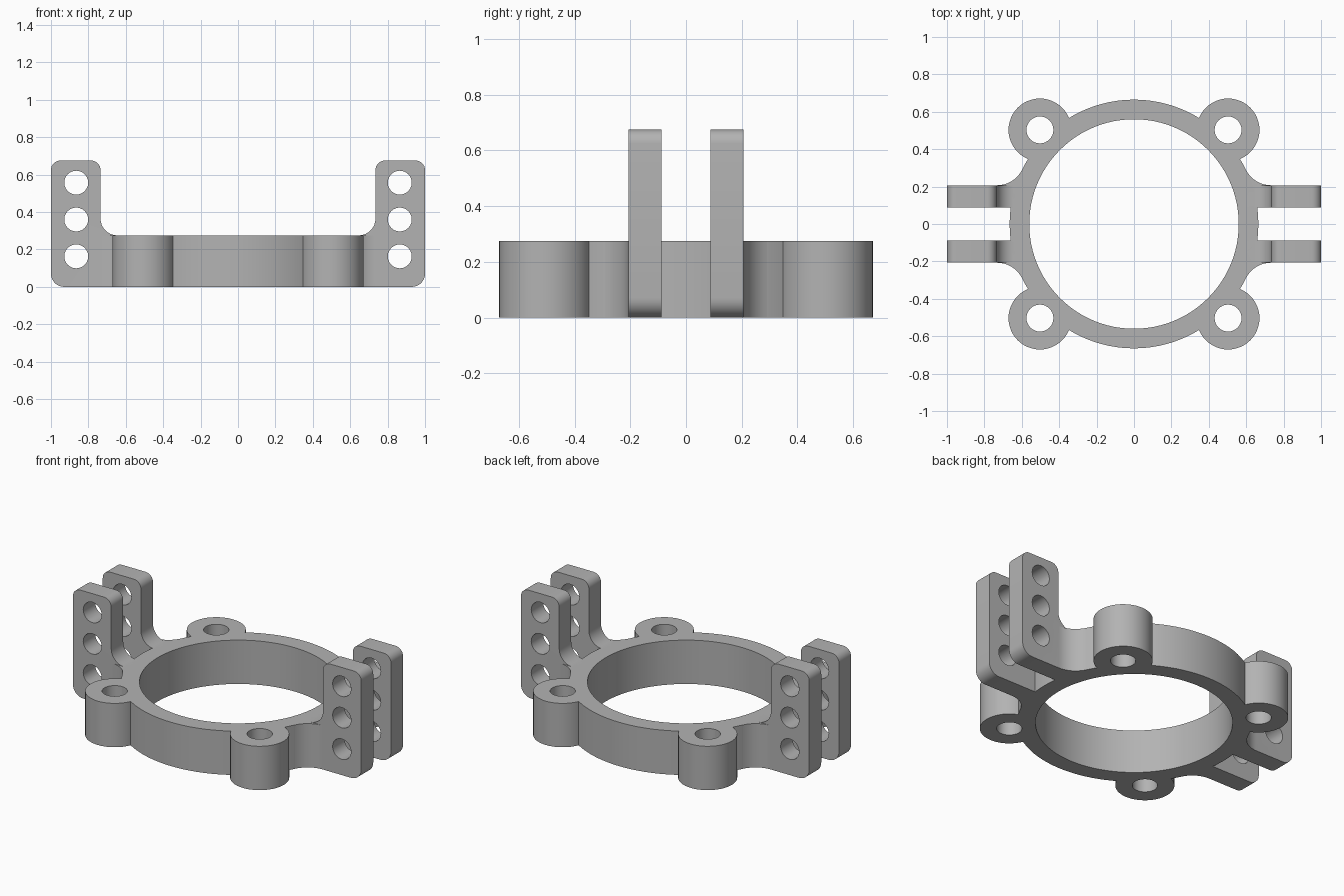
import bpy, bmesh
from math import sin, cos, pi, sqrt, radians, atan2
from mathutils import Vector, Matrix

if "Cube" in bpy.data.objects:
    bpy.data.objects.remove(bpy.data.objects["Cube"], do_unlink=True)

# Main dimensions
RING_OUT, RING_IN, RING_H = 0.665, 0.56, 0.275
BOSS_POS, BOSS_R, BOSS_HOLE = 0.503, 0.168, 0.072
ARM_Y0, ARM_Y1, ARM_TOP = 0.088, 0.207, 0.675
ARM_IN, HOLE_X, HOLE_R = 0.735, 0.865, 0.064
FILLET = 0.15
SIGNS = [(sx, sy) for sx in (-1, 1) for sy in (-1, 1)]

grey = bpy.data.materials.new("plain grey")
grey.use_nodes = True
colour = (0.45, 0.45, 0.45, 1)
grey.diffuse_color = colour
grey.node_tree.nodes["Principled BSDF"].inputs["Base Color"].default_value = colour


def prism(name, points, offset):
    """Extrude a closed outline of 3D points along an offset."""
    bm = bmesh.new()
    face = bm.faces.new([bm.verts.new(p) for p in points])
    moved = bmesh.ops.extrude_face_region(bm, geom=[face])["geom"]
    # Keep the starting face so the prism is closed
    bmesh.ops.translate(bm, vec=offset, verts=[g for g in moved if isinstance(g, bmesh.types.BMVert)])
    if not face.is_valid or len(bm.faces) < len(points) + 2:
        bmesh.ops.holes_fill(bm, edges=[e for e in bm.edges if e.is_boundary], sides=0)
    bmesh.ops.recalc_face_normals(bm, faces=bm.faces)
    mesh = bpy.data.meshes.new(name)
    bm.to_mesh(mesh)
    bm.free()
    mesh.materials.append(grey)
    obj = bpy.data.objects.new(name, mesh)
    bpy.context.scene.collection.objects.link(obj)
    return obj


def cylinder(name, x, y, radius, z0, z1, n):
    pts = [(x + radius * cos(2 * pi * i / n), y + radius * sin(2 * pi * i / n), z0) for i in range(n)]
    return prism(name, pts, (0, 0, z1 - z0))


def rounded(corners, steps=8):
    """Round the right-angled corners of an outline given as (x, z, radius)."""
    out = []
    for i, (x, z, r) in enumerate(corners):
        p = Vector((x, z))
        if not r:
            out.append(p)
            continue
        a = (Vector(corners[i - 1][:2]) - p).normalized()
        b = (Vector(corners[(i + 1) % len(corners)][:2]) - p).normalized()
        for k in range(steps + 1):
            t = pi / 2 * k / steps
            out.append(p + r * (a + b) - r * (b * cos(t) + a * sin(t)))
    return out


def boolean(body, other, operation):
    mod = body.modifiers.new(operation.lower(), "BOOLEAN")
    mod.operation, mod.solver, mod.object = operation, "EXACT", other
    bpy.context.view_layer.objects.active = body
    bpy.ops.object.modifier_apply(modifier=mod.name)
    bpy.data.objects.remove(other, do_unlink=True)


# Ring body
body = cylinder("ring_bracket", 0, 0, RING_OUT, 0, RING_H, 96)

# Corner bosses
for sx, sy in SIGNS:
    boolean(body, cylinder("boss", sx * BOSS_POS, sy * BOSS_POS, BOSS_R, 0, RING_H, 48), "UNION")

# Upright arms with rounded corners
arm_outline = rounded([(0.6, 0, 0), (1, 0, 0.07), (1, ARM_TOP, 0.05), (ARM_IN, ARM_TOP, 0.05),
                       (ARM_IN, RING_H, 0.09), (0.6, RING_H, 0)])
for sx, sy in SIGNS:
    pts = [(sx * p.x, sy * ARM_Y0, p.y) for p in arm_outline]
    boolean(body, prism("arm", pts, (0, sy * (ARM_Y1 - ARM_Y0), 0)), "UNION")

# Curved webs blending the arms into the ring
cy = ARM_Y1 + FILLET
cx = sqrt((RING_OUT + FILLET) ** 2 - cy ** 2)
start, end = -pi / 2, atan2(cy, cx) - pi
web = [(cx + FILLET * cos(start + (end - start) * k / 10),
        cy + FILLET * sin(start + (end - start) * k / 10)) for k in range(11)]
web += [(0.57, 0.27), (0.6, 0.15), (cx, 0.15)]
for sx, sy in SIGNS:
    boolean(body, prism("web", [(sx * x, sy * y, 0) for x, y in web], (0, 0, RING_H)), "UNION")

# Bore and boss holes
boolean(body, cylinder("bore", 0, 0, RING_IN, -0.1, 0.5, 96), "DIFFERENCE")
for sx, sy in SIGNS:
    boolean(body, cylinder("boss_hole", sx * BOSS_POS, sy * BOSS_POS, BOSS_HOLE, -0.1, 0.5, 32), "DIFFERENCE")

# Three pin holes through each pair of arms
for sx in (-1, 1):
    for z in (0.163, 0.36, 0.557):
        pin = cylinder("pin_hole", 0, 0, HOLE_R, -0.4, 0.4, 24)
        pin.data.transform(Matrix.Translation((sx * HOLE_X, 0, z)) @ Matrix.Rotation(pi / 2, 4, "X"))
        boolean(body, pin, "DIFFERENCE")

# Smooth curved walls, keep edges sharp
bpy.ops.object.select_all(action="DESELECT")
body.select_set(True)
bpy.context.view_layer.objects.active = body
bpy.ops.object.shade_smooth_by_angle(angle=radians(30))
